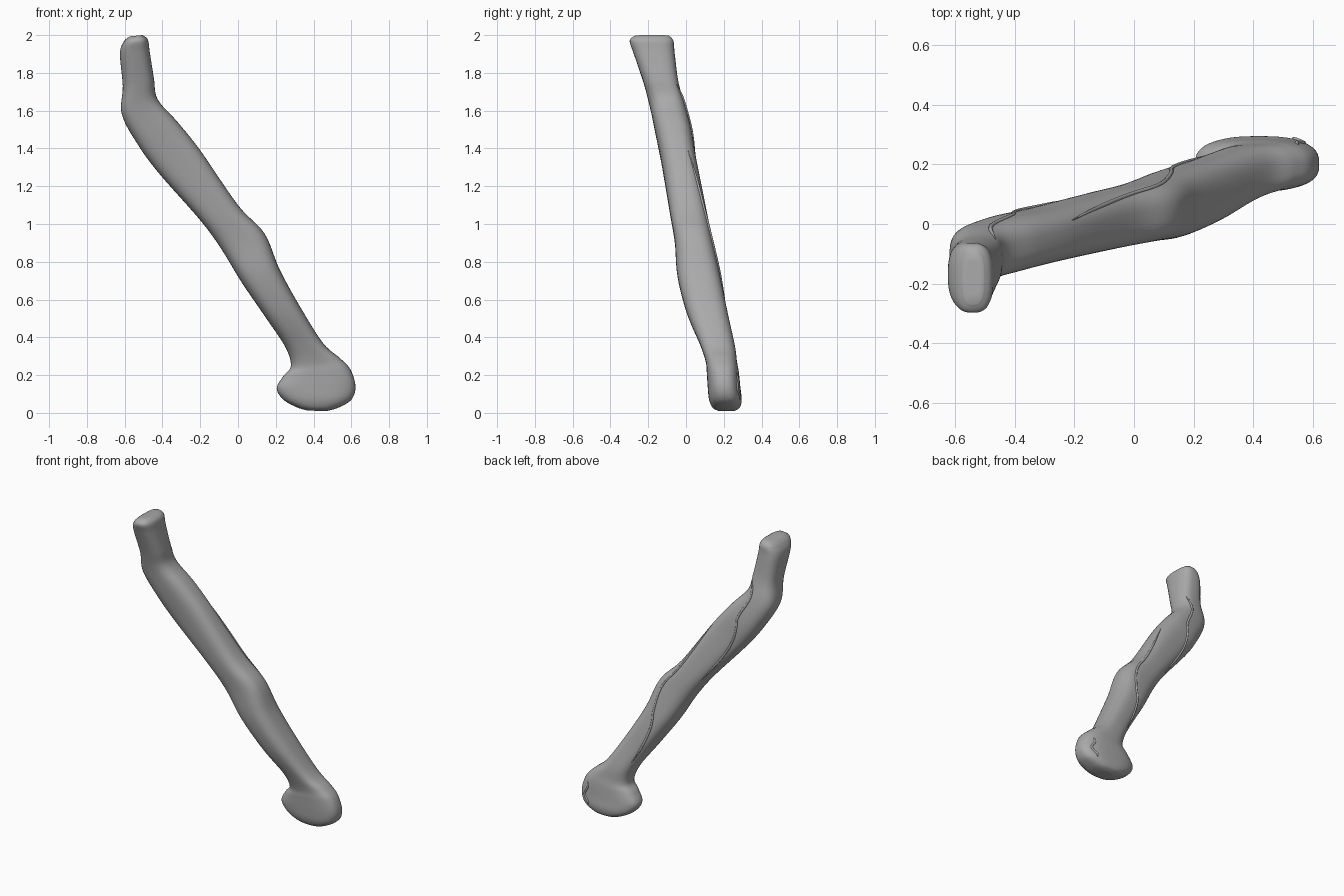
import bpy
import bmesh
import math
from mathutils import Vector

cube = bpy.data.objects.get("Cube")
if cube:
    bpy.data.objects.remove(cube, do_unlink=True)

grey = bpy.data.materials.new("plain grey")
grey.use_nodes = True
colour = (0.4, 0.4, 0.4, 1)
grey.diffuse_color = colour
grey.node_tree.nodes["Principled BSDF"].inputs["Base Color"].default_value = colour

# Cross-sections from grip to knob: left x, z; right x, z; front y, back y
SECTIONS = [
    (-.575, 1.993, -.505, 2, -.27, -.09),
    (-.605, 1.965, -.477, 1.975, -.298, -.067),
    (-.625, 1.9, -.467, 1.91, -.278, -.06),
    (-.61, 1.73, -.445, 1.77, -.225, -.04),
    (-.615, 1.58, -.425, 1.66, -.19, -.005),
    (-.53, 1.42, -.32, 1.54, -.16, .03),
    (-.42, 1.27, -.2, 1.39, -.13, .055),
    (-.2, 1.02, 0, 1.1, -.085, .11),
    (-.09, .87, .14, .95, -.06, .14),
    (.02, .69, .22, .76, -.045, .18),
    (.15, .5, .33, .56, .005, .22),
    (.25, .35, .45, .37, .075, .258),
    (.28, .25, .54, .29, .105, .27),
    (.24, .195, .595, .23, .11, .28),
    (.205, .13, .622, .14, .115, .288),
    (.24, .07, .6, .07, .122, .295),
    (.31, .03, .53, .027, .14, .285),
    (.37, .012, .47, .01, .17, .26),
]
LAST = len(SECTIONS) - 1
STEPS = 6
SIDES = 48


def section(t):
    """Smoothly blended cross-section at station t."""
    i = min(int(t), LAST - 1)
    f = t - i
    a, b, c, d = (SECTIONS[max(0, min(LAST, k))] for k in range(i - 1, i + 3))
    return [q + f / 2 * (r - p + f * (2*p - 5*q + 4*r - s + f * (3 * (q - r) + s - p)))
            for p, q, r, s in zip(a, b, c, d)]


def surface(t, angle, shrink=1.0):
    """Point on the club: angle zero is its left edge, a quarter turn its back."""
    lx, lz, rx, rz, front, back = section(t)
    u, v = (math.copysign(abs(w) ** 0.72, w) * shrink
            for w in (math.cos(angle), math.sin(angle)))
    return Vector(((lx + rx + u * (rx - lx)) / 2,
                   (front + back + v * (back - front)) / 2,
                   (lz + rz + u * (rz - lz)) / 2))


def finish(obj):
    obj.data.materials.append(grey)
    bpy.ops.object.select_all(action='DESELECT')
    obj.select_set(True)
    bpy.context.view_layer.objects.active = obj
    bpy.ops.object.shade_smooth_by_angle(angle=math.radians(60))


# Club body: one continuous loft with softly closed ends
bm = bmesh.new()
spots = [(0, 0.6)] + [(k / STEPS, 1) for k in range(LAST * STEPS + 1)] + [(LAST, 0.6)]
rings = [[bm.verts.new(surface(t, math.tau * j / SIDES, s)) for j in range(SIDES)]
         for t, s in spots]
for r, q in zip(rings, rings[1:]):
    for j in range(SIDES):
        k = (j + 1) % SIDES
        bm.faces.new((r[j], r[k], q[k], q[j]))
bm.faces.new(rings[0])
bm.faces.new(rings[-1])
bmesh.ops.recalc_face_normals(bm, faces=bm.faces)
mesh = bpy.data.meshes.new("club_body")
bm.to_mesh(mesh)
bm.free()
body = bpy.data.objects.new("club_body", mesh)
bpy.context.collection.objects.link(body)
finish(body)


def bark_ridge(name, start, end, radius):
    """Thin raised seam winding over the back, between (station, degrees) pairs."""
    bm = bmesh.new()
    count, sides = 24, 8
    path = []
    for k in range(count + 1):
        f = k / count
        t, deg = (a + (b - a) * f for a, b in zip(start, end))
        path.append(surface(t, math.radians(deg + 5 * math.sin(9 * f))))
    loops = []
    for k, p in enumerate(path):
        along = (path[min(k + 1, count)] - path[max(k - 1, 0)]).normalized()
        side = along.cross(Vector((0, 1, 0))).normalized()
        out = side.cross(along)
        size = radius * (0.3 + 0.7 * min(1, k / 3, (count - k) / 3))
        loops.append([bm.verts.new(p + size * (side * math.cos(a) + out * math.sin(a)))
                      for a in (math.tau * j / sides for j in range(sides))])
    for r, q in zip(loops, loops[1:]):
        for j in range(sides):
            m = (j + 1) % sides
            bm.faces.new((r[j], r[m], q[m], q[j]))
    bm.faces.new(loops[0])
    bm.faces.new(loops[-1])
    bmesh.ops.recalc_face_normals(bm, faces=bm.faces)
    data = bpy.data.meshes.new(name)
    bm.to_mesh(data)
    bm.free()
    obj = bpy.data.objects.new(name, data)
    bpy.context.collection.objects.link(obj)
    finish(obj)


# Seams on the back of the shaft and knob
bark_ridge("upper_bark_ridge", (3.2, 50), (7, 135), 0.007)
bark_ridge("lower_bark_ridge", (6, 25), (10.6, 125), 0.007)
bark_ridge("knob_ridge", (13.2, 50), (15, 55), 0.007)
